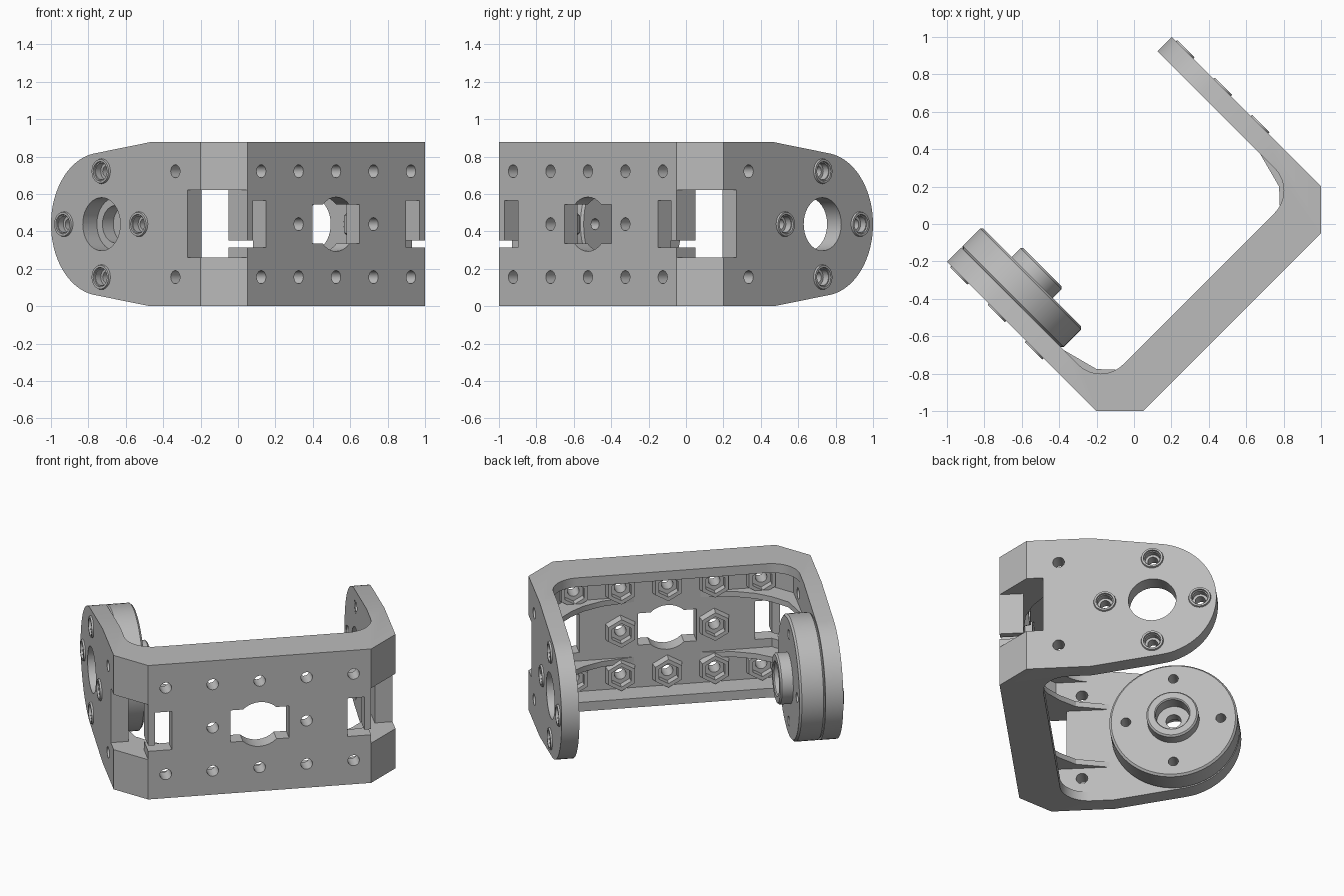
import bpy, bmesh
from math import sin, cos, pi, radians
from mathutils import Matrix

if "Cube" in bpy.data.objects:
    bpy.data.objects.remove(bpy.data.objects["Cube"])

H, MID = 0.877, 0.4385          # bracket height and its middle
OUT, INN = 0.849, 0.742         # outer and inner faces of the arms
BACK, FLOOR, RIM = -0.742, -0.642, -0.49   # plate faces, front to inside
AXIS, R, STEP = 0.183, 0.382, 0.283        # pivot position, disc radius, hole pitch
TURN = Matrix.Rotation(radians(45), 4, 'Z')

grey = bpy.data.materials.new("light_grey")
grey.use_nodes = True
colour = (0.5, 0.5, 0.5, 1)
grey.diffuse_color = colour
grey.node_tree.nodes["Principled BSDF"].inputs["Base Color"].default_value = colour

PLACE = {'x': lambda a, b, h: (h, a, b),
         'y': lambda a, b, h: (a, h, b),
         'z': lambda a, b, h: (a, b, h)}


def arc(ca, cb, r, start, end, n):
    return [(ca + r * cos(radians(start + (end - start) * i / n)),
             cb + r * sin(radians(start + (end - start) * i / n))) for i in range(n + 1)]


def circle(ca, cb, r, n=32, start=0):
    return arc(ca, cb, r, start, start + 360, n)[:-1]


def rect(a0, a1, b0, b1):
    return [(a0, b0), (a1, b0), (a1, b1), (a0, b1)]


def prism(bm, points, h0, h1, axis):
    """Extrude a closed outline along an axis."""
    low, high = ([bm.verts.new(PLACE[axis](a, b, h)) for a, b in points] for h in (h0, h1))
    faces = [bm.faces.new(low), bm.faces.new(high[::-1])]
    n = len(points)
    for i in range(n):
        j = (i + 1) % n
        faces.append(bm.faces.new((low[j], low[i], high[i], high[j])))
    bmesh.ops.recalc_face_normals(bm, faces=faces)


def lathe(bm, profile, ca, cb, n=48, flip=1):
    """Spin a closed (radius, height) outline around an x-aligned axis."""
    rings = [[bm.verts.new((flip * h, ca + r * cos(2 * pi * i / n), cb + r * sin(2 * pi * i / n)))
              for i in range(n)] for r, h in profile]
    faces = []
    for k, ring in enumerate(rings):
        nxt = rings[(k + 1) % len(rings)]
        for i in range(n):
            j = (i + 1) % n
            faces.append(bm.faces.new((ring[i], ring[j], nxt[j], nxt[i])))
    bmesh.ops.recalc_face_normals(bm, faces=faces)


def make(name, bm):
    mesh = bpy.data.meshes.new(name)
    bm.to_mesh(mesh)
    bm.free()
    mesh.materials.append(grey)
    obj = bpy.data.objects.new(name, mesh)
    bpy.context.collection.objects.link(obj)
    return obj


def boolean(obj, shapes, operation='DIFFERENCE'):
    """Combine an object with a set of prisms and keep the result."""
    bm = bmesh.new()
    for shape in shapes:
        prism(bm, *shape)
    cutter = make("cutter", bm)
    cutter.hide_render = True
    mod = obj.modifiers.new("cut", 'BOOLEAN')
    mod.operation, mod.solver, mod.object = operation, 'EXACT', cutter
    mod.use_self = True
    bpy.context.view_layer.update()
    graph = bpy.context.evaluated_depsgraph_get()
    mesh = bpy.data.meshes.new_from_object(obj.evaluated_get(graph))
    obj.modifiers.clear()
    obj.data = mesh
    bpy.data.objects.remove(cutter)


# U-shaped bracket with rounded inside corners
half = [(INN, 0.6)] + arc(INN - 0.17, RIM + 0.17, 0.17, 0, -90, 12)
outer = [(-OUT, 0.6), (-OUT, -0.566), (-0.672, BACK)]
outline = outer + [(-u, v) for u, v in outer[::-1]] + half + [(-u, v) for u, v in half[::-1]]
bm = bmesh.new()
prism(bm, outline, 0, H, 'z')
bracket = make("bracket", bm)

# Tapered arms with round ends
side = [(-1, -0.01), (-1, H + 0.01), (-0.184, H + 0.01), (-0.184, H)]
side += arc(AXIS, MID, R, 81.8, -81.8, 40) + [(-0.184, 0), (-0.184, -0.01)]
boolean(bracket, [(side, -1, 1, 'x')], 'INTERSECT')

# Pocket inside the plate, leaving a rim along the top and bottom
pocket = [(-INN, -0.2), (-INN, -0.53), (-0.63, FLOOR)]
pocket += [(-u, v) for u, v in pocket[::-1]]
boolean(bracket, [(pocket, 0.06, H - 0.06, 'z')])

# Grid of bolt holes on the plate
bolts = [(i * STEP, MID + k * STEP) for i in range(-2, 3) for k in (-1, 1)]
bolts += [(-STEP, MID), (STEP, MID)]
boolean(bracket, [(circle(u, z, 0.035, 20), -0.8, -0.55, 'y') for u, z in bolts])

# Central opening: rectangle with round bulges above and below
boolean(bracket, [(rect(-0.177, 0.177, 0.335, 0.543), -0.8, -0.5, 'y')])
boolean(bracket, [(circle(0, MID, 0.145), -0.8, -0.5, 'y')])

# Corner windows, strap slots and the gaps leading into them
for s in (-1, 1):
    boolean(bracket, [(rect(s * 0.672, s * 0.9, 0.26, 0.62), -0.8, -0.467, 'y')])
    boolean(bracket, [(rect(s * 0.53, s * 0.63, 0.315, 0.565), -0.8, -0.5, 'y')])
    boolean(bracket, [(rect(s * 0.6, s * 0.69, 0.315, 0.352), -0.8, -0.5, 'y')])

# Holes through both arms
spots = [(AXIS + STEP, MID), (AXIS - STEP, MID), (AXIS, MID + STEP), (AXIS, MID - STEP)]
small = [(-0.375, MID + STEP), (-0.375, MID - STEP)]
holes = [circle(AXIS, MID, 0.142, 40)]
holes += [circle(v, z, 0.045, 24) for v, z in spots]
holes += [circle(v, z, 0.035, 20) for v, z in small]
for s in (-1, 1):
    boolean(bracket, [(h, s * 0.7, s * 0.9, 'x') for h in holes])

# Recessed bushings in the arm holes
bushing = [(0.07, 0.84), (0.064, 0.86), (0.052, 0.86), (0.046, 0.81), (0.03, 0.81),
           (0.03, 0.743), (0.045, 0.743), (0.045, 0.84)]
for name, s in (("right_bushings", -1), ("left_bushings", 1)):
    bm = bmesh.new()
    for v, z in spots:
        lathe(bm, bushing, v, z, 24, s)
    make(name, bm)

# Hexagonal nut sockets on the pocket floor
bm = bmesh.new()
for u, z in bolts:
    rings = [[bm.verts.new((a, y, b)) for a, b in circle(u, z, r, 6, 30)]
             for r, y in ((0.102, FLOOR), (0.092, FLOOR + 0.045),
                          (0.066, FLOOR + 0.045), (0.066, FLOOR))]
    for p, q in zip(rings, rings[1:]):
        for i in range(6):
            j = (i + 1) % 6
            bm.faces.new((p[j], p[i], q[i], q[j]))
bmesh.ops.recalc_face_normals(bm, faces=bm.faces)
make("nut_sockets", bm)

# Corner ribs above and below the windows
rib = [(0.745, -0.2), (0.69, -0.407), (0.608, -0.495), (0.52, -0.56), (0.4, -0.61),
       (0.2, FLOOR), (0.2, -0.65), (0.63, -0.65), (0.75, -0.535)]
bm = bmesh.new()
for s in (-1, 1):
    for z in (0.225, 0.62):
        prism(bm, [(s * u, v) for u, v in rib], z, z + 0.035, 'z')
make("corner_ribs", bm)

# Pivot disc with hollow hub on the right arm
disc = [(0.1, -0.742), (0.37, -0.742), (R, -0.73), (R, -0.599), (0.37, -0.587),
        (0.155, -0.587), (0.155, -0.52), (0.145, -0.51), (0.107, -0.51), (0.1, -0.517),
        (0.1, -0.6), (0.045, -0.6), (0.045, -0.66), (0.1, -0.66)]
bm = bmesh.new()
lathe(bm, disc, AXIS, MID, 64)
pivot = make("pivot_disc", bm)
boolean(pivot, [(circle(v, z, 0.03, 20), -0.8, -0.5, 'x') for v, z in spots])

# Turn the whole model on its corner and smooth the round surfaces
for obj in bpy.context.collection.objects:
    if obj.type == 'MESH' and grey.name in obj.data.materials:
        obj.data.transform(TURN)
        bpy.ops.object.select_all(action='DESELECT')
        obj.select_set(True)
        bpy.context.view_layer.objects.active = obj
        bpy.ops.object.shade_smooth_by_angle(angle=radians(25))
